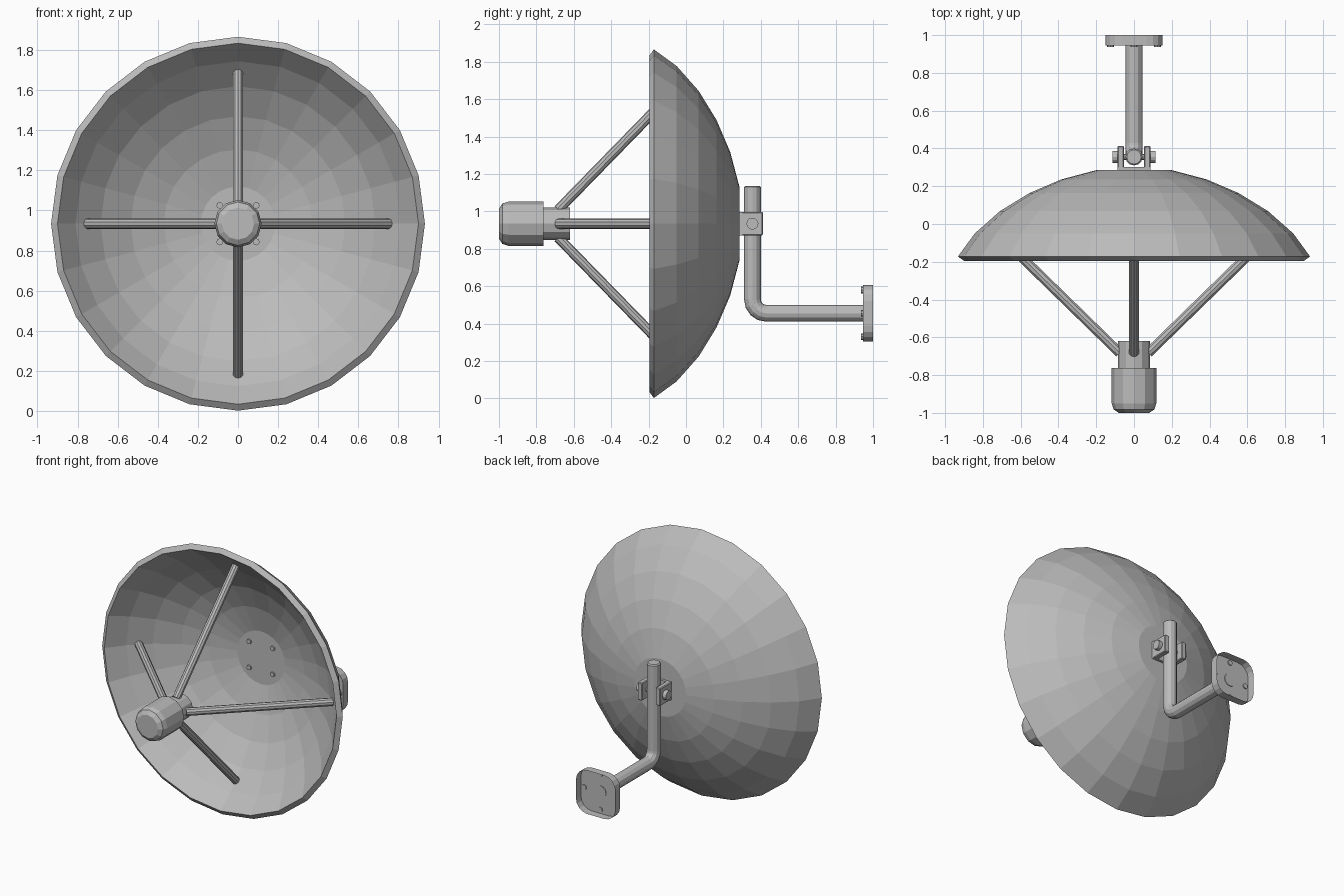
import bpy, bmesh, math
from mathutils import Vector, Matrix

cube = bpy.data.objects.get("Cube")
if cube:
    bpy.data.objects.remove(cube, do_unlink=True)

grey = bpy.data.materials.new("painted grey")
grey.use_nodes = True
COLOR = (0.5, 0.5, 0.5, 1)
grey.diffuse_color = COLOR
grey.node_tree.nodes["Principled BSDF"].inputs["Base Color"].default_value = COLOR

ZC = 0.934      # height of the dish axis
ZARM = 0.455    # height of the wall arm
YP = 0.355      # depth of the upright pole


def finish(name, bm, recalc=True):
    if recalc:
        bmesh.ops.recalc_face_normals(bm, faces=bm.faces)
    mesh = bpy.data.meshes.new(name)
    bm.to_mesh(mesh)
    bm.free()
    mesh.materials.append(grey)
    obj = bpy.data.objects.new(name, mesh)
    bpy.context.scene.collection.objects.link(obj)
    return obj


def ring(bm, center, u, v, radius, sides):
    angles = [2 * math.pi * i / sides for i in range(sides)]
    return [bm.verts.new(center + radius * (u * math.cos(a) + v * math.sin(a))) for a in angles]


def bridge(bm, a, b):
    for i in range(len(a)):
        j = (i + 1) % len(a)
        bm.faces.new((a[i], a[j], b[j], b[i]))


def lathe(name, profile, sides):
    """Revolve (radius, y) points around the dish axis, capping both ends."""
    bm = bmesh.new()
    rings = [ring(bm, Vector((0, y, ZC)), Vector((1, 0, 0)), Vector((0, 0, 1)), r, sides)
             for r, y in profile]
    for a, b in zip(rings, rings[1:]):
        bridge(bm, a, b)
    bm.faces.new(rings[0])
    bm.faces.new(rings[-1])
    return finish(name, bm)


def rod(name, start, end, radius, sides=10):
    start, end = Vector(start), Vector(end)
    d = end - start
    bm = bmesh.new()
    m = Matrix.Translation((start + end) / 2) @ d.to_track_quat('Z', 'Y').to_matrix().to_4x4()
    bmesh.ops.create_cone(bm, cap_ends=True, segments=sides, radius1=radius,
                          radius2=radius, depth=d.length, matrix=m)
    return finish(name, bm)


def box(name, lo, hi, bevel=0.0):
    lo, hi = Vector(lo), Vector(hi)
    bm = bmesh.new()
    bmesh.ops.create_cube(bm, size=1, matrix=Matrix.Translation((lo + hi) / 2)
                          @ Matrix.Diagonal((*(hi - lo), 1)))
    if bevel:
        bmesh.ops.bevel(bm, geom=bm.edges[:], offset=bevel, segments=1, affect='EDGES')
    return finish(name, bm)


# Reflector dish: thick faceted bowl with a slanted lip
outer = [(0.2, 0.285), (0.385, 0.236), (0.555, 0.163), (0.71, 0.068), (0.843, -0.05), (0.932, -0.172)]
inner = [(0.9, -0.195), (0.81, -0.08), (0.685, 0.036), (0.535, 0.134), (0.37, 0.207), (0.185, 0.257)]
lathe("dish", outer + inner, 24)

# Feed horn: neck and rounded head
lathe("feed_neck", [(0.086, -0.62), (0.086, -0.78)], 12)
lathe("feed_head", [(0.118, -0.763), (0.118, -0.95), (0.108, -0.982), (0.08, -1.0)], 12)

# Four struts from the dish to the neck
for name, dx, dz in (("left", 1, 0), ("right", -1, 0), ("upper", 0, 1), ("lower", 0, -1)):
    rod(name + "_strut", (dx * 0.075, -0.683, ZC + dz * 0.075),
        (dx * 0.755, -0.02, ZC + dz * 0.755), 0.027)

# Hub bolts on the dish floor
for sx in (-1, 1):
    for sz in (-1, 1):
        x, z = sx * 0.091, ZC + sz * 0.091
        rod("hub_bolt", (x, 0.247, z), (x, 0.27, z), 0.017, 8)

# Clamp bracket with two cheeks and a cross bolt
box("bracket_base", (-0.088, 0.28, ZC - 0.062), (0.088, 0.303, ZC + 0.062))
for s in (-1, 1):
    a, b = sorted((s * 0.052, s * 0.088))
    box("bracket_cheek", (a, 0.283, ZC - 0.062), (b, 0.412, ZC + 0.062), 0.005)
    rod("bracket_bolt_head", (s * 0.085, YP, ZC), (s * 0.115, YP, ZC), 0.032, 12)
rod("bracket_bolt", (-0.088, YP, ZC), (0.088, YP, ZC), 0.016, 8)

# Bent mounting pole swept along an L-shaped path
BEND = 0.075
path = [(YP, 1.137, 0), (YP, 1.13, 0)]
radii = [0.038, 0.045]
for i in range(5):
    t = math.pi / 2 * i / 4
    path.append((YP + BEND * (1 - math.cos(t)), ZARM + BEND * (1 - math.sin(t)), t))
    radii.append(0.045)
path.append((0.95, ZARM, math.pi / 2))
radii.append(0.045)
bm = bmesh.new()
rings = [ring(bm, Vector((0, y, z)), Vector((1, 0, 0)),
              Vector((0, math.cos(t), math.sin(t))), r, 12)
         for (y, z, t), r in zip(path, radii)]
for a, b in zip(rings, rings[1:]):
    bridge(bm, a, b)
bm.faces.new(rings[0])
bm.faces.new(rings[-1])
finish("mounting_pole", bm)

# Wall plate: rounded square cap, open towards the wall
HALF, CORNER = 0.152, 0.085
outline = []
for k in range(4):
    quarter = k * math.pi / 2
    cx = (HALF - CORNER) * math.copysign(1, math.cos(quarter + math.pi / 4))
    cz = (HALF - CORNER) * math.copysign(1, math.sin(quarter + math.pi / 4))
    for i in range(5):
        a = quarter + math.pi / 2 * i / 4
        outline.append((cx + CORNER * math.cos(a), ZARM + cz + CORNER * math.sin(a)))
bm = bmesh.new()
front = [bm.verts.new((x, 0.946, z)) for x, z in outline]
back = [bm.verts.new((x, 1.0, z)) for x, z in outline]
bm.faces.new(front)
bridge(bm, back, front)
finish("wall_plate", bm, recalc=False)

# Wall plate bolts
for dx, dz in ((1, 0), (-1, 0), (0, 1), (0, -1)):
    x, z = dx * 0.125, ZARM + dz * 0.125
    rod("wall_plate_bolt", (x, 0.936, z), (x, 0.953, z), 0.018, 8)
